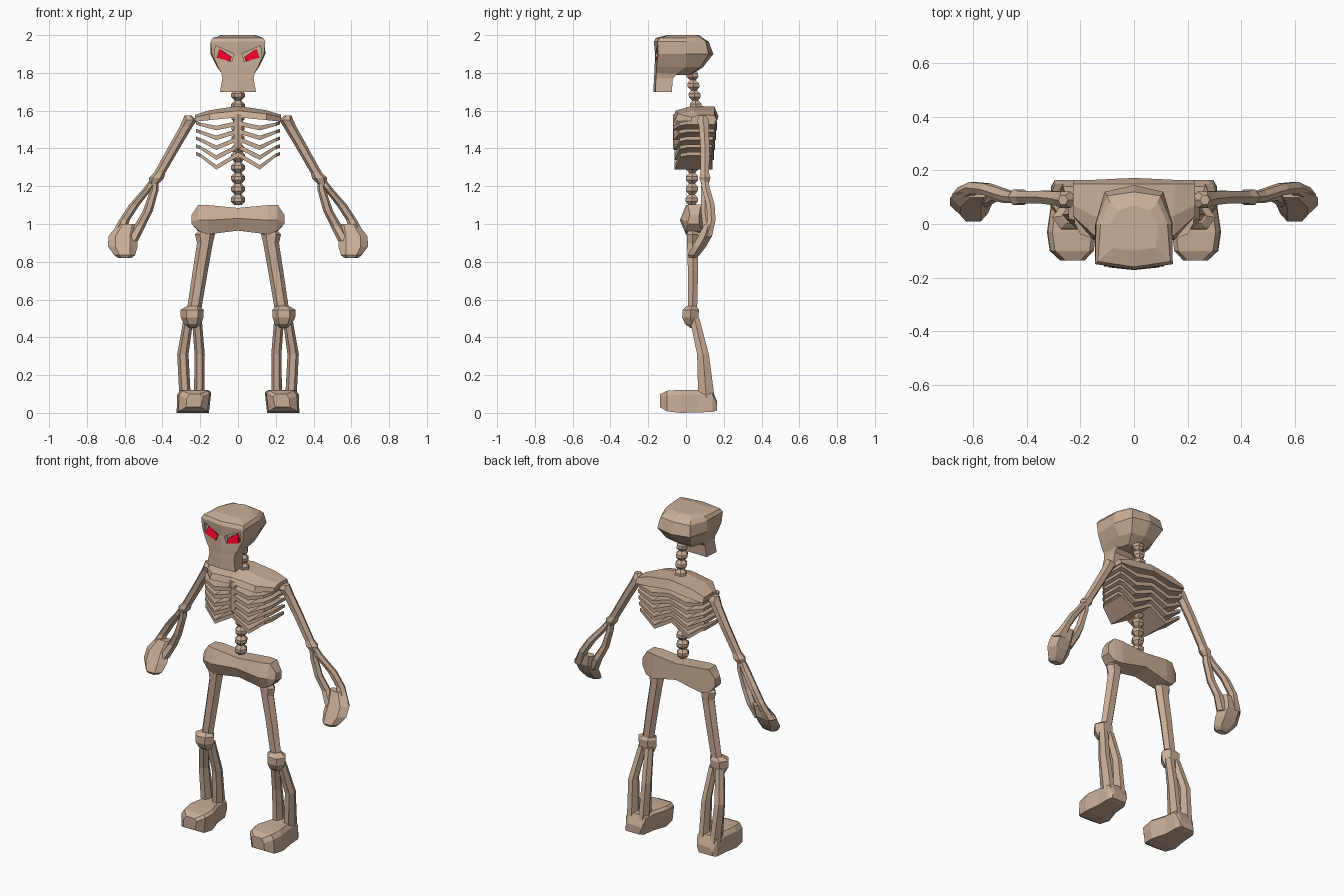
import bpy, bmesh
from math import cos, sin, tau


def material(name, rgb):
    m = bpy.data.materials.new(name)
    m.diffuse_color = (*rgb, 1)
    return m


BONE = material("bone", (0.58, 0.42, 0.31))
RED = material("red", (0.8, 0.0, 0.02))


def loft(name, rings, mirror=False, mat=BONE):
    """Skin a list of equal-length point rings and cap both ends."""
    bm = bmesh.new()
    vs = [[bm.verts.new(p) for p in r] for r in rings]
    n = len(rings[0])
    for a, b in zip(vs, vs[1:]):
        for i in range(n):
            j = (i + 1) % n
            bm.faces.new((a[i], a[j], b[j], b[i]))
    bm.faces.new(vs[0])
    bm.faces.new(vs[-1])
    bmesh.ops.recalc_face_normals(bm, faces=bm.faces[:])
    me = bpy.data.meshes.new(name)
    bm.to_mesh(me)
    bm.free()
    me.materials.append(mat)
    ob = bpy.data.objects.new(name, me)
    bpy.context.collection.objects.link(ob)
    if mirror:
        ob.modifiers.new("mirror", 'MIRROR').use_mirror_merge = False
    return ob


def limb(name, stations, n=6, mirror=True):
    """Stack of n-sided horizontal rings: (x, y, z, rx, ry)."""
    return loft(name, [[(x + rx * cos(tau * i / n), y + ry * sin(tau * i / n), z)
                        for i in range(n)] for x, y, z, rx, ry in stations], mirror)


def stack(name, levels):
    """Symmetric horizontal rings from half outlines, front centre to back centre."""
    return loft(name, [[(x, y, z) for x, y in h] + [(-x, y, z) for x, y in h[-2:0:-1]]
                       for z, h in levels])


def crosswise(name, sections):
    """Symmetric body from (y, z) sections placed along x."""
    full = [(-x, s) for x, s in sections[:0:-1]] + sections
    return loft(name, [[(x, y, z) for y, z in s] for x, s in full])


# Skull and jaw
skull = stack("skull", [
    (1.79, [(0, -.168), (.082, -.158), (.08, -.06), (.055, .02), (0, .03)]),
    (1.83, [(0, -.166), (.105, -.156), (.11, 0), (.08, .075), (0, .09)]),
    (1.90, [(0, -.164), (.138, -.148), (.145, 0), (.11, .12), (0, .145)]),
    (1.965, [(0, -.17), (.145, -.15), (.142, 0), (.10, .105), (0, .12)]),
    (1.985, [(0, -.16), (.135, -.14), (.125, 0), (.09, .08), (0, .09)]),
    (2.0, [(0, -.10), (.08, -.09), (.09, 0), (.06, .05), (0, .07)])])
stack("jaw", [
    (1.70, [(0, -.172), (.095, -.162), (.088, -.075), (0, -.075)]),
    (1.77, [(0, -.17), (.083, -.159), (.08, -.07), (0, -.07)]),
    (1.81, [(0, -.166), (.09, -.156), (.085, -.03), (0, -.03)])])

# Eye sockets and eyes
socket = [(.02, 1.90), (.12, 1.945), (.122, 1.885), (.035, 1.858)]
cutter = loft("socket_cutter", [[(x, y, z) for x, z in socket] for y in (-.2, -.135)], True)
cutter.hide_render = True
cutter.hide_viewport = True
cut = skull.modifiers.new("sockets", 'BOOLEAN')
cut.operation = 'DIFFERENCE'
cut.object = cutter
eye = [(.034, -.148, 1.885), (.098, -.142, 1.928), (.112, -.158, 1.88), (.04, -.163, 1.861)]
loft("eyes", [eye, [(x, y + .025, z) for x, y, z in eye]], True, RED)


# Neck and lower spine, alternating wide and narrow rings
def spine(name, z0, z1, count, y0, y1, r):
    st = []
    for i in range(count * 3 + 1):
        t = i / (count * 3)
        k = r * 0.5 if i % 3 == 0 else r
        st.append((0, y0 + (y1 - y0) * t, z0 + (z1 - z0) * t, k, k))
    limb(name, st, 6, False)


spine("neck", 1.60, 1.815, 4, .055, .03, .036)
spine("lower_spine", 1.10, 1.385, 5, .03, .035, .037)
spine("upper_spine", 1.37, 1.59, 4, .05, .06, .034)

# Shoulder yoke
crosswise("shoulder_yoke", [
    (0, [(-.065, 1.565), (-.055, 1.60), (.03, 1.625), (.15, 1.622), (.172, 1.57)]),
    (.15, [(-.06, 1.55), (-.042, 1.583), (.03, 1.602), (.15, 1.602), (.165, 1.55)]),
    (.228, [(.03, 1.542), (.03, 1.565), (.07, 1.578), (.15, 1.575), (.165, 1.545)])])

# Sternum
crosswise("sternum", [(0, [(-.07, 1.58), (-.07, 1.40), (-.045, 1.37), (-.045, 1.58)]),
                      (.02, [(-.06, 1.58), (-.06, 1.41), (-.045, 1.39), (-.045, 1.58)])])

# Ribs: bent plates dipping midway on each side
for k in range(5):
    z = 1.545 - .041 * k
    dip = .025 + .011 * k
    front, back = -.068 + .002 * k, .165 - .006 * k
    rings = []
    for x, dz, inset in ((.0, .0, .0), (.115, -dip, .0), (.2, -.008, .03), (.222, 0, .07)):
        f, b = front + inset, back - inset * .15
        h = .024 if x < .2 else .018
        rings.append([(x, f, z + dz), (x, f, z + dz - h),
                      (x, b, z + dz - h), (x, b, z + dz)])
    loft(f"rib_{k + 1}", rings, True)

# Pelvis
crosswise("pelvis", [
    (0, [(-.02, 1.03), (0, 1.085), (.09, 1.085), (.10, .99), (.01, .965)]),
    (.16, [(-.032, 1.02), (0, 1.10), (.09, 1.10), (.095, .955), (.0, .945)]),
    (.21, [(-.02, 1.02), (.01, 1.102), (.08, 1.102), (.085, .96), (.0, .965)]),
    (.245, [(.01, 1.015), (.02, 1.05), (.07, 1.05), (.07, 1.0), (.01, 1.0)])])

# Arms
limb("upper_arm", [
    (.265, .09, 1.575, .018, .02), (.255, .09, 1.55, .038, .036), (.275, .095, 1.515, .034, .03),
    (.33, .10, 1.42, .032, .028), (.415, .10, 1.27, .03, .026),
    (.432, .10, 1.243, .04, .034), (.45, .10, 1.205, .022, .02)])
limb("outer_forearm", [
    (.447, .10, 1.235, .018, .02), (.475, .105, 1.19, .024, .025), (.55, .13, 1.10, .028, .025),
    (.602, .135, 1.02, .028, .025), (.64, .11, .93, .04, .03)])
limb("inner_forearm", [
    (.436, .10, 1.235, .016, .02), (.443, .10, 1.18, .022, .024), (.477, .10, 1.07, .026, .024),
    (.52, .11, .99, .03, .025), (.565, .09, .91, .035, .03)])
limb("hand", [
    (.585, .12, 1.0, .05, .025), (.61, .10, .935, .076, .042), (.61, .07, .88, .078, .042),
    (.60, .04, .835, .055, .036), (.60, .035, .82, .035, .02)])

# Legs
limb("thigh", [
    (.175, .035, .965, .035, .03), (.175, .035, .945, .053, .036), (.175, .035, .90, .042, .034),
    (.20, .037, .75, .04, .031), (.23, .035, .56, .038, .028)])
limb("knee", [
    (.235, .03, .565, .035, .03), (.243, .025, .545, .062, .05), (.243, .023, .505, .06, .05),
    (.24, .03, .47, .045, .04), (.24, .045, .45, .03, .025)])
limb("outer_shin", [
    (.262, .045, .50, .026, .03), (.292, .09, .31, .03, .036), (.28, .108, .08, .03, .05)])
limb("inner_shin", [
    (.218, .045, .50, .026, .03), (.203, .09, .31, .027, .036), (.205, .108, .08, .028, .05)])

# Feet: sections along y (y, inner x, outer x, bottom z, top z)
feet = [(.165, .19, .295, .012, .06), (.14, .175, .31, .005, .12), (.06, .17, .312, .002, .122),
        (-.03, .142, .325, 0, .122), (-.10, .15, .315, .008, .117), (-.137, .185, .275, .03, .10)]
loft("foot", [[(a + .012, y, b), (c, y, b), (c - .003, y, t - .025), (c - .02, y, t),
               (a + .015, y, t), (a, y, t - .015)] for y, a, c, b, t in feet], True)
